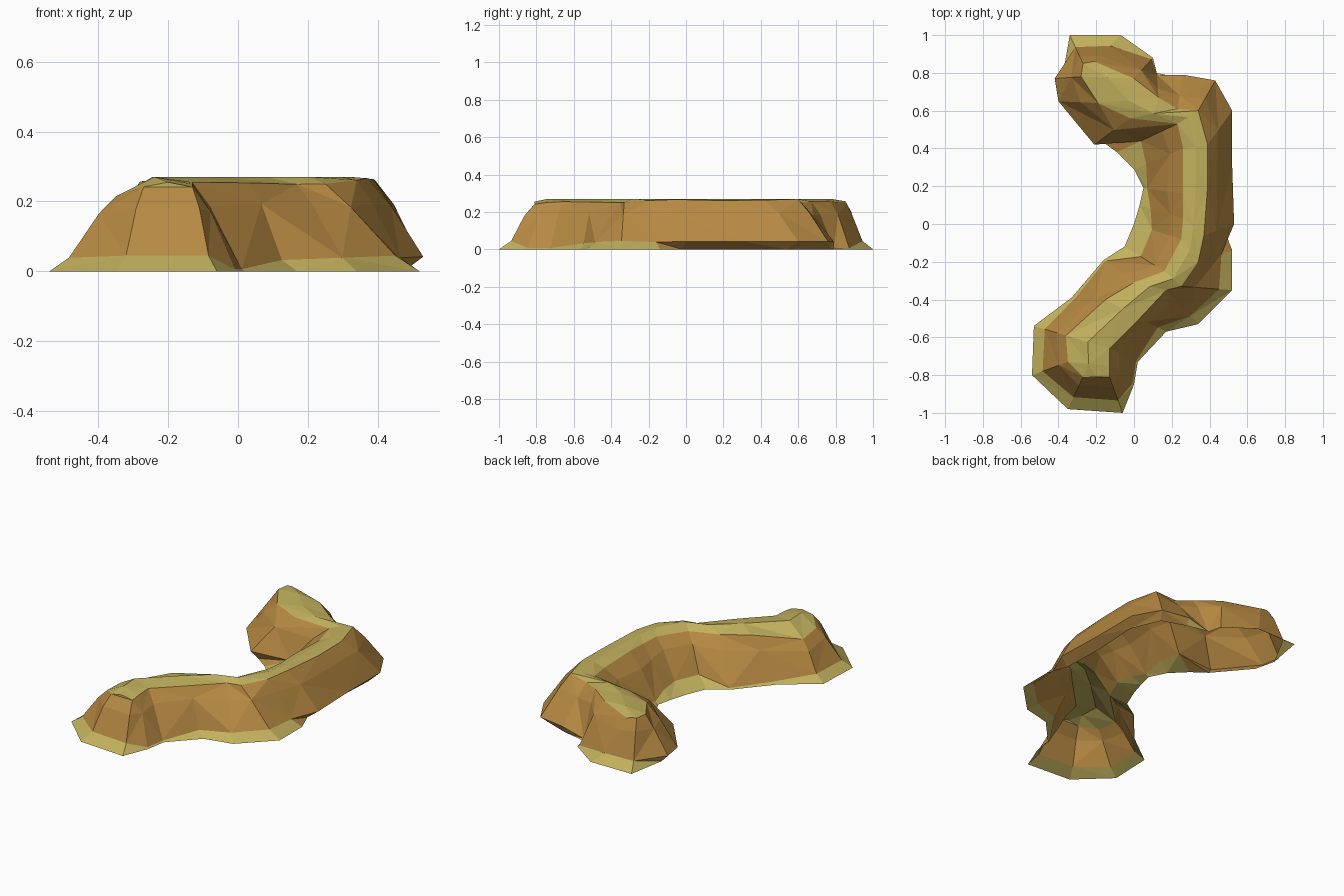
import bpy, random
from mathutils import Vector

if "Cube" in bpy.data.objects:
    bpy.data.objects.remove(bpy.data.objects["Cube"])

random.seed(4)

# Stations along the ridge: inner foot, outer foot, inner brow, outer brow (x, y each)
STATIONS = [
    (-.35, -.98, -.06, -1.0, -.27, -.81, -.13, -.81),
    (-.54, -.80, .00, -.85, -.35, -.73, -.13, -.75),
    (-.53, -.54, .02, -.73, -.36, -.59, -.13, -.66),
    (-.33, -.39, .17, -.57, -.15, -.40, .03, -.50),
    (-.16, -.19, .34, -.53, .00, -.31, .17, -.35),
    (-.05, -.12, .52, -.35, .16, -.25, .25, -.33),
    (.00, .00, .52, -.14, .25, -.08, .34, -.20),
    (.03, .10, .53, .00, .26, .03, .37, -.06),
    (.05, .19, .52, .30, .26, .16, .39, .20),
    (.00, .29, .52, .60, .26, .40, .39, .42),
    (-.09, .38, .43, .76, .23, .53, .34, .60),
    (-.21, .42, .26, .79, -.02, .56, .23, .61),
    (-.40, .65, .12, .80, -.19, .64, .13, .67),
    (-.42, .77, .10, .88, -.28, .78, .00, .77),
    (-.34, 1.0, -.07, 1.0, -.27, .85, -.21, .86),
]
# Width of the flat skirt at the foot; negative means the foot tucks under
INNER_SKIRT = [.07, .06, .06, .02, .01, .10, .10, .06, .02, .07, .14, -.04, -.05, -.04, .07]
OUTER_SKIRT = [.07, .01, .01, .05, .06, .07, .06, -.06, -.07, -.07, -.05, -.02, .01, .01, .08]


def wall(foot, brow, skirt, top):
    """Base, toe, mid-wall and brow points of one side of the ridge."""
    inward = (brow - foot).normalized()
    toe = foot + inward * max(skirt, 0)
    base = foot + inward * max(-skirt, 0)
    mid = toe.lerp(brow, .6 + random.uniform(-.05, .05))
    toe_z = min(.045, .65 * skirt) if skirt > 0 else .042
    brow_z = top + random.uniform(-.01, .008)
    mid_z = toe_z + (brow_z - toe_z) * random.uniform(.65, .74)
    heights = (0, toe_z, mid_z, brow_z)
    return [Vector((p.x, p.y, z)) for p, z in zip((base, toe, mid, brow), heights)]


# Cross-sections: inner wall, crest, outer wall
verts, faces, mats = [], [], []
for s, wi, wo in zip(STATIONS, INNER_SKIRT, OUTER_SKIRT):
    fi, fo, bi, bo = (Vector(s[k:k + 2]) for k in (0, 2, 4, 6))
    left = wall(fi, bi, wi, .21 if bi.x < -.3 else .25)
    right = wall(fo, bo, wo, .262 if bo.x > .3 else .25)
    crest = left[3].lerp(right[3], .5)
    crest.z = .27 if -.75 < bi.y < .8 else .255
    verts += left + [crest] + right[::-1]

# 0 = rock face, 1 = grassy flat; tucked-under feet stay rock
N = 9
row_mat = [1, 0, 0, 1, 1, 0, 0, 1]
for i in range(len(STATIONS) - 1):
    for j in range(N - 1):
        a, b = i * N + j, (i + 1) * N + j
        # alternate diagonals for a chiselled look
        if (i + j) % 2:
            faces += [(a, a + 1, b + 1), (a, b + 1, b)]
        else:
            faces += [(a, a + 1, b), (a + 1, b + 1, b)]
        skirt = {0: INNER_SKIRT, 7: OUTER_SKIRT}.get(j)
        tucked = skirt and skirt[i + 1] < 0
        mats += [0 if tucked else row_mat[j]] * 2

# End walls close the ridge; the underside stays open
for start, flip in ((0, True), ((len(STATIONS) - 1) * N, False)):
    for j in range(4):
        f = [start + j, start + j + 1, start + 7 - j, start + 8 - j]
        if j == 3:
            f = [start + 3, start + 4, start + 5]
        faces.append(tuple(f[::-1] if flip else f))
        mats.append(row_mat[j])

mesh = bpy.data.meshes.new("cliff_ridge")
mesh.from_pydata(verts, [], faces)
for name, col in (("rock", (.47, .25, .055, 1)), ("grass", (.54, .44, .11, 1))):
    m = bpy.data.materials.new(name)
    m.diffuse_color = col
    m.use_nodes = True
    m.node_tree.nodes["Principled BSDF"].inputs["Base Color"].default_value = m.diffuse_color
    mesh.materials.append(m)
for p, k in zip(mesh.polygons, mats):
    p.material_index = k
    p.use_smooth = False
# face the shell outward
if sum(p.normal.z for p in mesh.polygons) < 0:
    mesh.flip_normals()
ridge = bpy.data.objects.new("cliff_ridge", mesh)
bpy.context.collection.objects.link(ridge)
